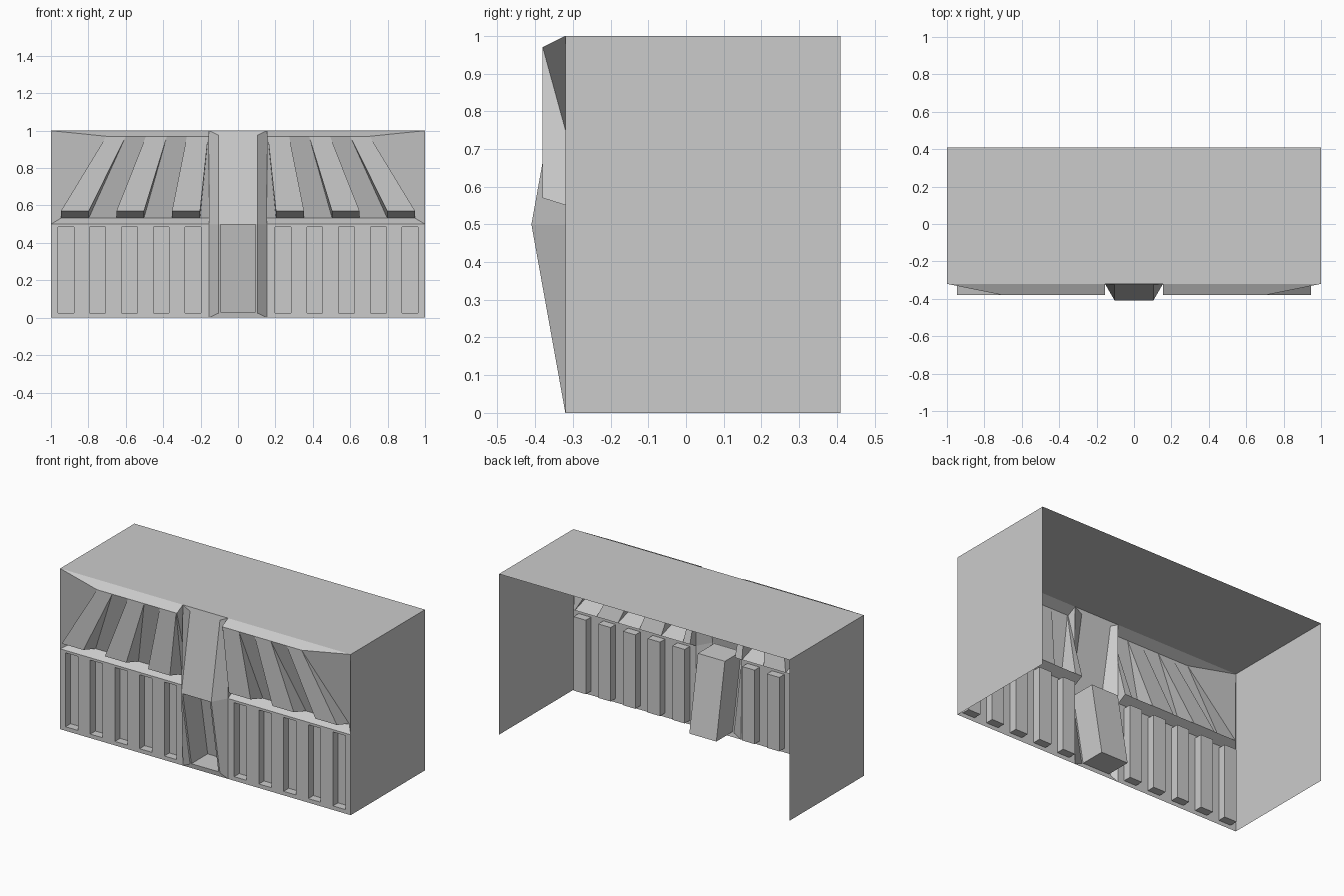
import bpy
import bmesh
from mathutils import Vector

if "Cube" in bpy.data.objects:
    bpy.data.objects.remove(bpy.data.objects["Cube"])

FRONT = (0, -1, 0)
Y0, YB = -0.32, 0.41          # facade plane, open back


def build(name, faces):
    """Make one half from (points, facing) pairs and mirror it across x."""
    bm = bmesh.new()
    for pts, facing in faces:
        f = bm.faces.new([bm.verts.new(p) for p in pts])
        f.normal_update()
        if f.normal.dot(Vector(facing)) < 0:
            f.normal_flip()
    bmesh.ops.remove_doubles(bm, verts=bm.verts, dist=1e-4)
    me = bpy.data.meshes.new(name)
    bm.to_mesh(me)
    bm.free()
    ob = bpy.data.objects.new(name, me)
    bpy.context.collection.objects.link(ob)
    mod = ob.modifiers.new("mirror", 'MIRROR')
    mod.use_clip = True
    return ob


def rect(x0, x1, z0, z1, y=Y0):
    return ([(x0, y, z0), (x1, y, z0), (x1, y, z1), (x0, y, z1)], FRONT)


def recess(x0, x1, lo, hi, depth, left=True):
    """Pocket pushed straight back; lo and hi are (y, z) of its opening."""
    (ya, za), (yb, zb) = lo, hi
    a, b = ya + depth, yb + depth
    faces = [
        ([(x0, a, za), (x1, a, za), (x1, b, zb), (x0, b, zb)], FRONT),
        ([(x0, ya, za), (x1, ya, za), (x1, a, za), (x0, a, za)], (0, 0, 1)),
        ([(x0, yb, zb), (x1, yb, zb), (x1, b, zb), (x0, b, zb)], (0, 0, -1)),
        ([(x1, ya, za), (x1, a, za), (x1, b, zb), (x1, yb, zb)], (-1, 0, 0)),
    ]
    if left:
        faces.append(([(x0, ya, za), (x0, a, za), (x0, b, zb), (x0, yb, zb)], (1, 0, 0)))
    return faces


# Roof and end walls, open at the back and below
build("outer_shell", [
    ([(0, Y0, 1), (1, Y0, 1), (1, YB, 1), (0, YB, 1)], (0, 0, 1)),
    ([(1, Y0, 0), (1, YB, 0), (1, YB, 1), (1, Y0, 1)], (1, 0, 0)),
])

# Lower wall with five tall recessed panels per side
faces, x = [], 0.155
for i in range(5):
    x0 = 0.198 + i * 0.17
    x1 = x0 + 0.085
    faces.append(rect(x, x0, 0, 0.5))
    faces.append(rect(x0, x1, 0, 0.025))
    faces.append(rect(x0, x1, 0.485, 0.5))
    faces += recess(x0, x1, (Y0, 0.025), (Y0, 0.485), 0.05)
    x = x1
faces.append(rect(x, 1, 0, 0.5))
build("lower_wall", faces)

# Overhanging upper wall: sill, cornice, end returns, strips between fins
YR, ZR, YC, ZC = -0.26, 0.532, -0.38, 0.97
fins = [((0.203, 0.353), (0.16, 0.273)),
        ((0.503, 0.65), (0.38, 0.492)),
        ((0.798, 0.947), (0.6, 0.704))]      # (bottom x range, top x range)
faces = [
    ([(0.155, Y0, 0.5), (1, Y0, 0.5), (0.947, YR, ZR), (0.155, YR, ZR)], (0, -1, 1)),
    ([(0.155, Y0, 1), (1, Y0, 1), (0.704, YC, ZC), (0.155, YC, ZC)], (0, -1, 1)),
    ([(1, Y0, 1), (1, Y0, 0.5), (0.947, YR, ZR), (0.704, YC, ZC)], FRONT),
    ([(0.155, Y0, 0.5), (0.155, YR, ZR), (0.155, Y0, 0.75)], (1, 0, 0)),
    ([(0.155, Y0, 1), (0.155, YC, ZC), (0.155, Y0, 0.75)], (-1, 0, 0)),
]
xb = xt = 0.155
for (b0, b1), (t0, t1) in fins:
    faces.append(([(xb, YR, ZR), (b0, YR, ZR), (t0, YC, ZC), (xt, YC, ZC)], FRONT))
    xb, xt = b1, t1
build("upper_wall", faces)

# Leaning hollow fins
faces = []
for (b0, b1), (t0, t1) in fins:
    faces.append(([(b0, YC, 0.57), (b1, YC, 0.57), (t1, YC, ZC), (t0, YC, ZC)], FRONT))
    faces.append(([(b0, YC, 0.57), (b1, YC, 0.57), (b1, YR, ZR), (b0, YR, ZR)], (0, 0, -1)))
    for b, t, side in ((b0, t0, -1), (b1, t1, 1)):
        faces.append(([(b, YC, 0.57), (t, YC, ZC), (b, YR, ZR)], (side, 0, 0)))
build("slanted_fins", faces)


# Central pillar, bulging forward at mid height, with a doorway pocket
def py(z):
    return Y0 - 0.18 * min(z, 1 - z)


def p(x, z):
    return (x, py(z), z)


W, E, D = 0.155, 0.103, 0.093
faces = [
    ([p(0, 0), p(W, 0), p(E, 0.025), p(D, 0.03), p(0, 0.03)], FRONT),
    ([p(D, 0.03), p(E, 0.025), p(E, 0.5), p(D, 0.497)], FRONT),
    ([p(0, 0.497), p(D, 0.497), p(E, 0.5), p(0, 0.5)], FRONT),
    ([p(0, 0.5), p(E, 0.5), p(E, 0.975), p(W, 1), p(0, 1)], FRONT),
    ([p(W, 0), (W, Y0, 0.5), p(E, 0.5), p(E, 0.025)], (1, 0, 0)),
    ([p(W, 1), (W, Y0, 0.5), p(E, 0.5), p(E, 0.975)], (1, 0, 0)),
]
faces += recess(0, D, (py(0.03), 0.03), (py(0.497), 0.497), 0.16, left=False)
build("central_pillar", faces)
